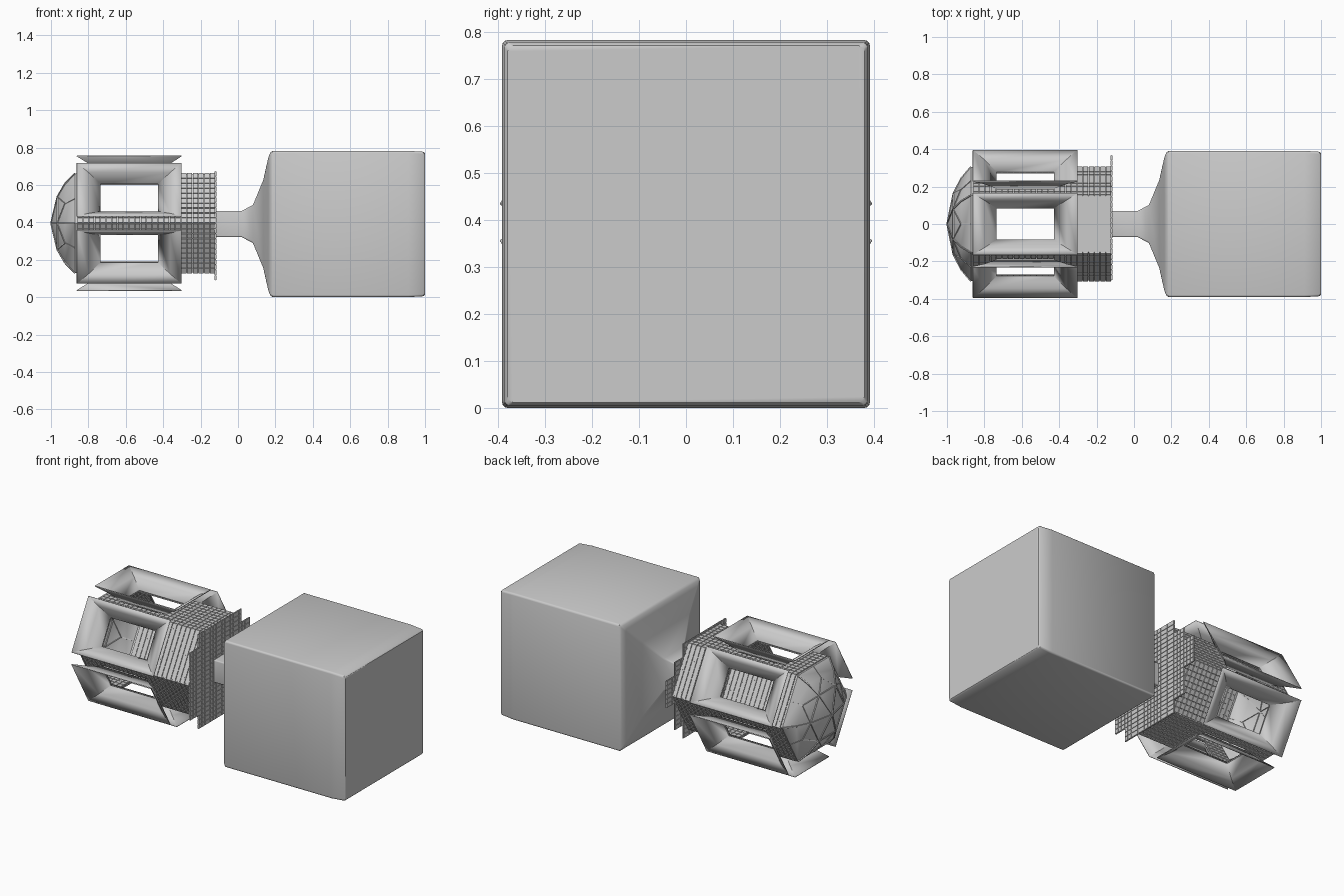
import bpy, bmesh, math
from mathutils import Vector

if "Cube" in bpy.data.objects:
    bpy.data.objects.remove(bpy.data.objects["Cube"])

CZ = 0.395          # height of the long axis
CIRC = 0.306        # hexagon corner radius
APO = CIRC * math.cos(math.pi / 6)


def finish(bm, name, smooth=None):
    bmesh.ops.recalc_face_normals(bm, faces=bm.faces)
    me = bpy.data.meshes.new(name)
    bm.to_mesh(me)
    bm.free()
    ob = bpy.data.objects.new(name, me)
    bpy.context.collection.objects.link(ob)
    if smooth:
        bpy.ops.object.select_all(action='DESELECT')
        ob.select_set(True)
        bpy.context.view_layer.objects.active = ob
        bpy.ops.object.shade_smooth_by_angle(angle=math.radians(smooth))
    return ob


def loft(bm, rings, cap_start=False, cap_end=False):
    vs = [[bm.verts.new(p) for p in r] for r in rings]
    n = len(vs[0])
    for a, b in zip(vs, vs[1:]):
        for i in range(n):
            j = (i + 1) % n
            bm.faces.new((a[i], a[j], b[j], b[i]))
    if cap_start:
        bm.faces.new(vs[0])
    if cap_end:
        bm.faces.new(vs[-1])


def box(bm, c, ax, ay, az):
    # box from a centre and three half-axis vectors
    v = [bm.verts.new(c + ax * i + ay * j + az * k)
         for i in (-1, 1) for j in (-1, 1) for k in (-1, 1)]
    for f in ((0, 1, 3, 2), (4, 5, 7, 6), (0, 1, 5, 4), (2, 3, 7, 6), (0, 2, 6, 4), (1, 3, 7, 5)):
        bm.faces.new([v[i] for i in f])


def side_frame(k):
    # outward and sideways directions of hexagon side k
    a = math.radians(30 + 60 * k)
    return Vector((0, math.cos(a), math.sin(a))), Vector((0, -math.sin(a), math.cos(a)))


def on_side(k, x, t, r):
    n, s = side_frame(k)
    return Vector((x, 0, CZ)) + n * r + s * t


# Large block with its tapered square neck
def rounded_square(x, h):
    r, pts = min(0.012, h * 0.1), []
    for q in range(4):
        for s in range(4):
            a = math.radians(90 * q + 30 * s)
            cx, cy = ((1, 1), (-1, 1), (-1, -1), (1, -1))[q]
            pts.append((x, cx * (h - r) + r * math.cos(a), 0.391 + cy * (h - r) + r * math.sin(a)))
    return pts


bm = bmesh.new()
profile = [(-0.125, 0.07), (0.02, 0.07), (0.08, 0.102), (0.135, 0.235), (0.162, 0.355),
           (0.172, 0.381), (0.184, 0.391), (0.91, 0.391), (0.992, 0.386), (1.0, 0.379)]
loft(bm, [rounded_square(x, h) for x, h in profile], True, True)
finish(bm, "block_and_neck", 40)

# Hexagonal tiled shell with a window in every side
X0, X1 = -0.86, -0.12
WX0, WX1, WT = -0.735, -0.428, 0.085
bm = bmesh.new()
H = CIRC / 2
for k in range(6):
    for xa, xb, ta, tb in ((X0, WX0, -H, H), (WX1, X1, -H, H), (WX0, WX1, -H, -WT), (WX0, WX1, WT, H)):
        bm.faces.new([bm.verts.new(on_side(k, x, t, APO - 0.003))
                      for x, t in ((xa, ta), (xb, ta), (xb, tb), (xa, tb))])
finish(bm, "shell_panels")

bm = bmesh.new()
NX, NT = 24, 10
px, pt = (X1 - X0) / NX, CIRC / NT
for k in range(6):
    n, s = side_frame(k)
    for i in range(NX):
        for j in range(NT):
            x, t = X0 + (i + 0.5) * px, -H + (j + 0.5) * pt
            if WX0 < x < WX1 and abs(t) < WT:
                continue
            box(bm, on_side(k, x, t, APO - 0.002),
                Vector((px * 0.44, 0, 0)), s * pt * 0.44, n * 0.006)
finish(bm, "shell_tiles")

# Flared window hoods, thin sheets opening outward
bm = bmesh.new()
for k in range(6):
    def ring(xa, xb, t, r):
        return [on_side(k, x, u, r) for x, u in ((xa, -t), (xb, -t), (xb, t), (xa, t))]
    loft(bm, [ring(WX0, WX1, WT, APO + 0.006),
              ring(-0.80, -0.362, 0.127, 0.322),
              ring(-0.862, -0.302, 0.165, 0.36)])
hoods = finish(bm, "window_hoods", 30)
mod = hoods.modifiers.new("thickness", 'SOLIDIFY')
mod.thickness = 0.005
mod.offset = 0


# Stepped tiled bulkhead between shell and neck
def in_hex(y, z):
    return all(y * math.cos(a) + z * math.sin(a) < APO
               for a in (math.radians(30 + 60 * k) for k in range(6)))


bm = bmesh.new()
B = 0.0835
for i in range(8):
    for j in range(8):
        y, z = -0.3 + i * B, 0.09 + j * B
        tests = [(y + a * B, z + b * B - CZ) for a in (0, 0.5, 1) for b in (0, 0.5, 1)]
        if not any(in_hex(*p) for p in tests):
            continue
        ey, ez = Vector((0, 1, 0)), Vector((0, 0, 1))
        box(bm, Vector((-0.12, y + B / 2, z + B / 2)), Vector((0.0015, 0, 0)), ey * B / 2, ez * B / 2)
        for a in range(3):
            for b in range(3):
                box(bm, Vector((-0.12, y + (a + 0.5) * B / 3, z + (b + 0.5) * B / 3)),
                    Vector((0.005, 0, 0)), ey * B * 0.147, ez * B * 0.147)
finish(bm, "stepped_bulkhead")


# Faceted nose dome
def corner(x, r, k):
    a = math.radians(60 * k)
    return Vector((x, r * math.cos(a), CZ + r * math.sin(a)))


tiers = [(-0.862, 0.306), (-0.872, 0.306), (-0.925, 0.243), (-0.966, 0.162), (-0.999, 0.002)]
bm = bmesh.new()
loft(bm, [[corner(x, r, k) for k in range(6)] for x, r in tiers], False, True)
finish(bm, "nose_dome", 30)


# Thin ribs on the dome corners, tier ring and panel braces
def strut(bm, a, b, w=0.004):
    d = (b - a) / 2
    u = d.cross(Vector((1, 0.01, 0.02))).normalized()
    box(bm, (a + b) / 2, d, u * w, d.cross(u).normalized() * w)


bm = bmesh.new()
for k in range(6):
    for (xa, ra), (xb, rb) in zip(tiers[1:], tiers[2:]):
        strut(bm, corner(xa, ra, k), corner(xb, rb, k))
    upper = [corner(-0.966, 0.162, k), corner(-0.966, 0.162, k + 1)]
    base = (corner(-0.872, 0.306, k) + corner(-0.872, 0.306, k + 1)) / 2
    brace = (corner(-0.925, 0.243, k) + corner(-0.925, 0.243, k + 1)) / 2
    strut(bm, *upper)
    strut(bm, base, brace, 0.003)
    strut(bm, brace, upper[0], 0.003)
    strut(bm, brace, upper[1], 0.003)
finish(bm, "nose_ribs")
